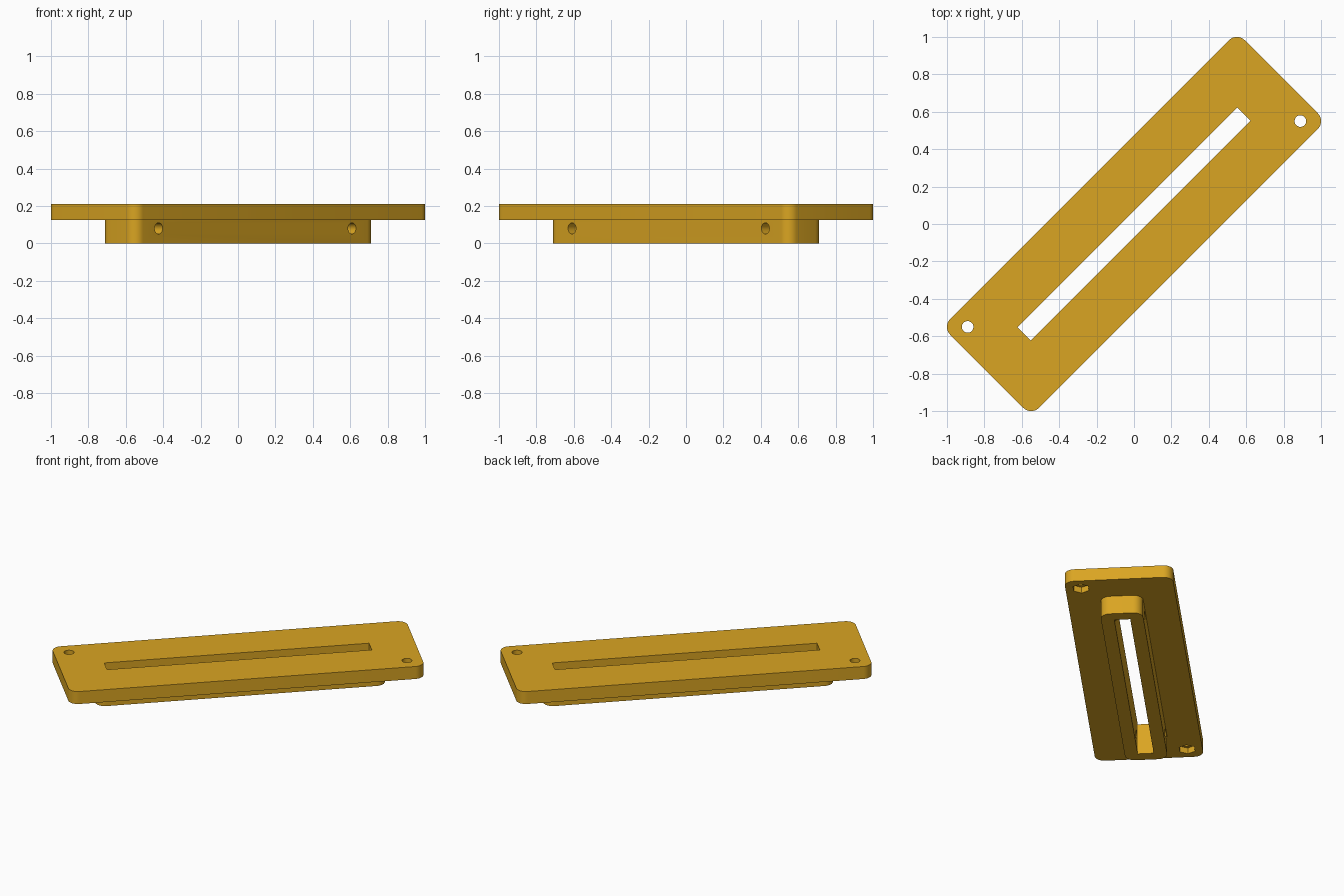
import bpy, bmesh, math
from mathutils import Matrix

if "Cube" in bpy.data.objects:
    bpy.data.objects.remove(bpy.data.objects["Cube"])

gold = bpy.data.materials.new("golden_yellow")
gold.diffuse_color = (0.70, 0.376, 0.016, 1)
gold.use_nodes = True
gold.node_tree.nodes["Principled BSDF"].inputs["Base Color"].default_value = gold.diffuse_color

TURN = Matrix.Rotation(math.radians(45), 4, 'Z')


def rounded_rect(hx, hy, r, steps=10):
    """Outline of a rectangle with rounded corners."""
    if r == 0:
        return [(hx, hy), (-hx, hy), (-hx, -hy), (hx, -hy)]
    pts = []
    for k, (sx, sy) in enumerate([(1, 1), (-1, 1), (-1, -1), (1, -1)]):
        for i in range(steps + 1):
            a = math.pi / 2 * (k + i / steps)
            pts.append((sx * (hx - r) + r * math.cos(a), sy * (hy - r) + r * math.sin(a)))
    return pts


def circle(r, n):
    return [(r * math.cos(2 * math.pi * i / n), r * math.sin(2 * math.pi * i / n)) for i in range(n)]


def prism(name, outline, z0, z1, place=Matrix()):
    """Extrude an outline from z0 to z1, then place it on the diagonal."""
    bm = bmesh.new()
    face = bm.faces.new([bm.verts.new((x, y, z0)) for x, y in outline])
    ext = bmesh.ops.extrude_face_region(bm, geom=[face])
    top = [v for v in ext["geom"] if isinstance(v, bmesh.types.BMVert)]
    bmesh.ops.translate(bm, verts=top, vec=(0, 0, z1 - z0))
    bmesh.ops.recalc_face_normals(bm, faces=bm.faces)
    bm.transform(TURN @ place)
    mesh = bpy.data.meshes.new(name)
    bm.to_mesh(mesh)
    bm.free()
    mesh.materials.append(gold)
    ob = bpy.data.objects.new(name, mesh)
    bpy.context.collection.objects.link(ob)
    return ob


def combine(target, tool, operation):
    """Apply a boolean and drop the tool object."""
    tool.hide_render = True
    mod = target.modifiers.new("bool", 'BOOLEAN')
    mod.operation, mod.solver, mod.object = operation, 'EXACT', tool
    bpy.context.view_layer.objects.active = target
    bpy.ops.object.modifier_apply(modifier=mod.name)
    bpy.data.objects.remove(tool)


# Cover plate with the narrower boss beneath it
body = prism("slotted_plate", rounded_rect(1.1136, 0.336, 0.06), 0.125, 0.21)
combine(body, prism("boss", rounded_rect(0.908, 0.131, 0.06), 0, 0.17), 'UNION')

# Long slot through both layers
combine(body, prism("slot_cutter", rounded_rect(0.831, 0.0495, 0), -0.1, 0.4), 'DIFFERENCE')

for s in (1, -1):
    # Screw hole with a hexagonal nut pocket underneath
    corner = Matrix.Translation((1.018 * s, -0.24 * s, 0))
    combine(body, prism("screw_cutter", circle(0.031, 32), -0.1, 0.4, corner), 'DIFFERENCE')
    combine(body, prism("nut_cutter", circle(0.054, 6), 0.05, 0.165, corner), 'DIFFERENCE')
    # Cross hole through the side walls of the boss
    side = Matrix.Translation((0.731 * s, 0, 0.08)) @ Matrix.Rotation(math.pi / 2, 4, 'X')
    combine(body, prism("cross_cutter", circle(0.03, 32), -0.3, 0.3, side), 'DIFFERENCE')

# Smooth the round corners and bores, keep the edges crisp
bpy.ops.object.select_all(action='DESELECT')
body.select_set(True)
bpy.context.view_layer.objects.active = body
bpy.ops.object.shade_smooth_by_angle(angle=math.radians(30))
